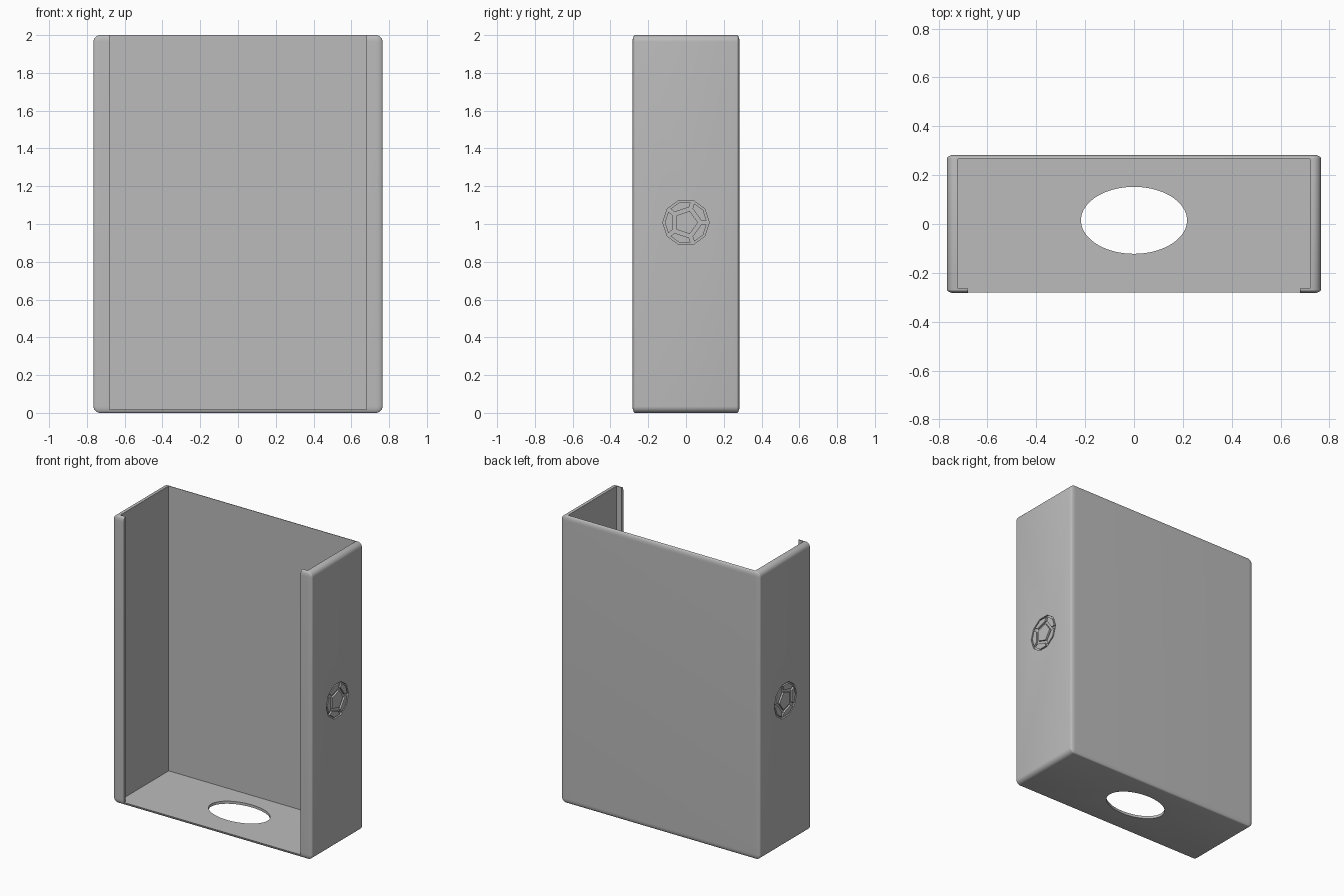
import bpy, bmesh
from math import cos, sin, radians
from mathutils import Vector

cube = bpy.data.objects.get("Cube")
if cube:
    bpy.data.objects.remove(cube, do_unlink=True)

grey = bpy.data.materials.new("plain grey")
grey.use_nodes = True
grey.diffuse_color = (0.5, 0.5, 0.5, 1)
grey.node_tree.nodes["Principled BSDF"].inputs["Base Color"].default_value = (0.5, 0.5, 0.5, 1)


def finish(name, bm):
    bmesh.ops.recalc_face_normals(bm, faces=bm.faces)
    mesh = bpy.data.meshes.new(name)
    bm.to_mesh(mesh)
    bm.free()
    mesh.materials.append(grey)
    ob = bpy.data.objects.new(name, mesh)
    bpy.context.scene.collection.objects.link(ob)
    return ob


def box(name, low, high, bevel=0, squash=1):
    """Box between two corners; the bevel is squashed along y."""
    low, high = Vector(low), Vector(high)
    size, mid = high - low, (low + high) / 2
    bm = bmesh.new()
    bmesh.ops.create_cube(bm, size=1)
    bmesh.ops.scale(bm, vec=(size.x, size.y / squash, size.z), verts=bm.verts)
    if bevel:
        bmesh.ops.bevel(bm, geom=bm.edges[:], offset=bevel, segments=8,
                        profile=0.5, affect='EDGES')
    bmesh.ops.scale(bm, vec=(1, squash, 1), verts=bm.verts)
    bmesh.ops.translate(bm, vec=mid, verts=bm.verts)
    return finish(name, bm)


def add_prism(bm, points, offset):
    """Extrude a closed outline along an offset."""
    face = bm.faces.new([bm.verts.new(p) for p in points])
    new = bmesh.ops.extrude_face_region(bm, geom=[face], use_keep_orig=True)
    moved = [v for v in new["geom"] if isinstance(v, bmesh.types.BMVert)]
    bmesh.ops.translate(bm, vec=offset, verts=moved)


def prism(name, points, offset):
    bm = bmesh.new()
    add_prism(bm, points, offset)
    return finish(name, bm)


def cut(target, cutter):
    cutter.hide_render = True
    mod = target.modifiers.new("cut", 'BOOLEAN')
    mod.operation, mod.solver, mod.object = 'DIFFERENCE', 'EXACT', cutter
    bpy.context.view_layer.objects.active = target
    bpy.ops.object.modifier_apply(modifier=mod.name)
    bpy.data.objects.remove(cutter, do_unlink=True)


def polar(radius, degrees):
    return Vector((radius * cos(radians(degrees)), radius * sin(radians(degrees))))


def inset(points, gap):
    """Shrink a counter-clockwise convex outline by an even gap."""
    result = []
    for i, p in enumerate(points):
        a = (p - points[i - 1]).normalized()
        b = (points[(i + 1) % len(points)] - p).normalized()
        na, nb = Vector((-a.y, a.x)), Vector((-b.y, b.x))
        result.append(p + (na + nb) * gap / (1 + na.dot(nb)))
    return result


# Rounded shell, hollowed from above with an open front between two lips
W, D, FLOOR = 0.765, 0.283, 0.018
shell = box("shell", (-W, -D, 0), (W, D, 2), bevel=0.035, squash=0.4)
cut(shell, box("cavity_cutter", (-0.72, -0.264, FLOOR), (0.72, 0.267, 2.2)))
cut(shell, box("front_cutter", (-0.68, -0.5, FLOOR), (0.68, 0, 2.2)))

# Oval hole in the floor
oval = [(0.217 * cos(radians(a)), 0.015 + 0.137 * sin(radians(a)), -0.1)
        for a in range(0, 360, 5)]
cut(shell, prism("hole_cutter", oval, (0, 0, 0.2)))

# Ten-sided recess on each side, filled with six flush pentagon panels
R, DEPTH, HEIGHT = 0.123, 0.012, 1.008
outer = [polar(R, 36 * k) for k in range(10)]
inner = [polar(R * 0.618, 72 * k) for k in range(5)]
cells = [inner]
for k in range(5):
    n = (k + 1) % 5
    cells.append([inner[k], outer[2 * k], outer[2 * k + 1], outer[2 * n], inner[n]])

for side, label in ((1, "left"), (-1, "right")):
    def place(points, x):
        return [(side * x, p.x, HEIGHT + p.y) for p in points]
    cut(shell, prism("recess_cutter", place(outer, W - DEPTH), (side * 0.1, 0, 0)))
    bm = bmesh.new()
    for cell in cells:
        add_prism(bm, place(inset(cell, 0.01), W - DEPTH - 0.002),
                  (side * (DEPTH + 0.002), 0, 0))
    finish(label + "_pentagon_panels", bm)

# Smooth rounded edges, crisp cut edges
bpy.ops.object.select_all(action='DESELECT')
shell.select_set(True)
bpy.context.view_layer.objects.active = shell
bpy.ops.object.shade_smooth_by_angle(angle=radians(30))
